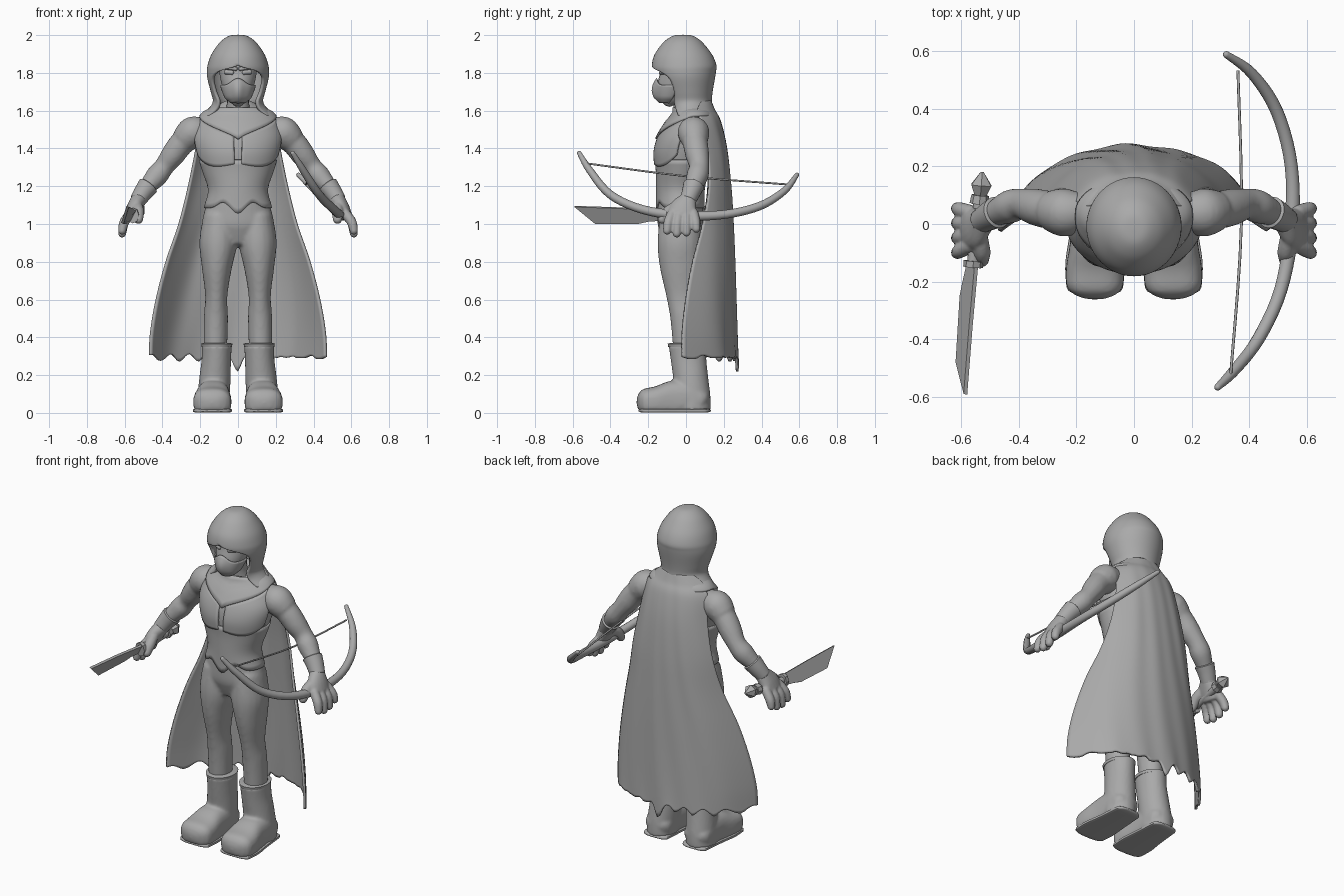
import bpy, bmesh, math
from mathutils import Vector

cube = bpy.data.objects.get("Cube")
if cube:
    bpy.data.objects.remove(cube, do_unlink=True)

grey = bpy.data.materials.new("plain_grey")
grey.use_nodes = True
grey.diffuse_color = (0.4, 0.4, 0.4, 1)
grey.node_tree.nodes["Principled BSDF"].inputs["Base Color"].default_value = (0.4, 0.4, 0.4, 1)
X, Y = Vector((1, 0, 0)), Vector((0, 1, 0))


def finish(name, verts, faces, thick=0, smooth=True):
    me = bpy.data.meshes.new(name)
    me.from_pydata([tuple(v) for v in verts], [], faces)
    bm = bmesh.new()
    bm.from_mesh(me)
    bmesh.ops.remove_doubles(bm, verts=bm.verts, dist=0.0002)
    bmesh.ops.recalc_face_normals(bm, faces=bm.faces)
    for f in bm.faces:
        f.smooth = smooth
    for e in bm.edges:
        if len(e.link_faces) == 2 and e.calc_face_angle() > 0.8:
            e.smooth = False
    bm.to_mesh(me)
    bm.free()
    me.materials.append(grey)
    ob = bpy.data.objects.new(name, me)
    bpy.context.collection.objects.link(ob)
    if thick:
        mod = ob.modifiers.new("thickness", "SOLIDIFY")
        mod.thickness, mod.offset = thick, 0
    return ob


def merge(name, obs, voxel, rounds=4):
    # blend overlapping parts into one soft surface
    with bpy.context.temp_override(active_object=obs[0], object=obs[0], selected_objects=obs,
                                   selected_editable_objects=obs):
        bpy.ops.object.join()
    obs[0].name = name
    mod = obs[0].modifiers.new("blend", "REMESH")
    mod.mode, mod.voxel_size, mod.use_smooth_shade = "VOXEL", voxel, True
    soft = obs[0].modifiers.new("soften", "SMOOTH")
    soft.factor, soft.iterations = 0.5, rounds


def grid(name, fn, nu, nv, thick=0):
    verts = [fn(i / nu, j / nv) for j in range(nv + 1) for i in range(nu + 1)]
    w = nu + 1
    faces = [(j * w + i, j * w + i + 1, (j + 1) * w + i + 1, (j + 1) * w + i)
             for j in range(nv) for i in range(nu)]
    return finish(name, verts, faces, thick)


def spline(rows, t):
    # Catmull-Rom through rows of equal length, t in 0..1
    k = min(int(t * (len(rows) - 1)), len(rows) - 2)
    f = t * (len(rows) - 1) - k
    a, b, c, d = (rows[max(0, min(len(rows) - 1, k + o))] for o in (-1, 0, 1, 2))
    return [0.5 * (2 * q + (r - p) * f + (2 * p - 5 * q + 4 * r - s) * f * f
                   + (3 * q - p - 3 * r + s) * f ** 3) for p, q, r, s in zip(a, b, c, d)]


def at_height(rows, z):
    # interpolate rows whose first entry is a rising height
    z = max(rows[0][0], min(rows[-1][0], z))
    k = max(i for i in range(len(rows) - 1) if rows[i][0] <= z)
    f = (z - rows[k][0]) / (rows[k + 1][0] - rows[k][0])
    return spline(rows, (k + f) / (len(rows) - 1))


def tube(name, pts, ref=Y, cap=0.5, n=20, square=1, steps=5, floor=-1, smooth=True):
    # rows are x, y, z, radius, second radius
    pts = [p if len(p) == 5 else (*p, p[3]) for p in pts]
    m = steps * (len(pts) - 1)
    rows = [spline(pts, i / m) for i in range(m + 1)]
    first = (Vector(rows[1][:3]) - Vector(rows[0][:3])).normalized()
    last = (Vector(rows[-1][:3]) - Vector(rows[-2][:3])).normalized()

    def dome(row, way):
        out = []
        for k in range(1, 5):
            a = k * math.pi / 8
            c = Vector(row[:3]) + way * min(row[3:]) * cap * math.sin(a)
            out.append([*c, row[3] * math.cos(a), row[4] * math.cos(a)])
        return out
    if cap:
        rows = dome(rows[0], -first)[::-1] + rows + dome(rows[-1], last)
    verts, faces = [], []
    for i, r in enumerate(rows):
        t = (Vector(rows[min(i + 1, len(rows) - 1)][:3]) - Vector(rows[max(i - 1, 0)][:3])).normalized()
        u = ref.cross(t).normalized()
        v = t.cross(u)
        for k in range(n):
            c, s = math.cos(math.tau * k / n), math.sin(math.tau * k / n)
            c, s = (math.copysign(abs(q) ** square, q) for q in (c, s))
            p = Vector(r[:3]) + u * c * r[3] + v * s * r[4]
            p.z = max(p.z, floor)
            verts.append(p)
    for i in range(len(rows) - 1):
        for k in range(n):
            j = (k + 1) % n
            faces.append((i * n + k, i * n + j, i * n + n + j, i * n + n + k))
    faces += [tuple(range(n)), tuple(range(len(verts) - n, len(verts)))]
    return finish(name, verts, faces, smooth=smooth)


# Torso: height, centre y, half width, half depth
body = [(.9, -.03, .1, .085), (.95, -.03, .17, .105), (1.0, -.03, .19, .12), (1.08, -.03, .175, .122),
        (1.18, -.03, .152, .122), (1.28, -.02, .182, .133), (1.38, -.01, .212, .15), (1.46, .01, .225, .148),
        (1.54, .03, .2, .12), (1.59, .04, .165, .09), (1.63, .02, .08, .07)]
trunk = [tube("torso", [(0, cy, z, rx, ry) for z, cy, rx, ry in body], cap=0.2, n=32)]


def on_body(a, z, off):
    _, cy, rx, ry = at_height(body, z)
    return ((rx + off) * math.sin(a), cy - (ry + off) * math.cos(a), z)


def collar_edge(a):
    return 1.45 + .12 * min(1, abs(a) / 1.5) ** 0.75


def collar(u, v):
    a = (u - .5) * math.tau
    low = collar_edge(a)
    return on_body(a, low + (1.615 - low) * v, .014)


def tunic(u, v):
    a = (u - .5) * math.tau
    low = 1.085 + .03 * math.exp(-((abs(a) - .5) / .25) ** 2) - .03 * math.exp(-(a / .2) ** 2)
    return on_body(a, low + (1.34 - low) * v, .003)


grid("collar", collar, 48, 6, .016)
grid("tunic", tunic, 64, 10, .008)

# Head, mask and neck
face = [(1.64, -.1, .03, .03), (1.67, -.085, .06, .065), (1.72, -.068, .08, .086),
        (1.78, -.05, .095, .09), (1.86, -.03, .1, .1), (1.92, -.02, .05, .06)]
tube("head", [(0, y, z, rx, ry) for z, y, rx, ry in face])
tube("neck", [(0, .01, 1.57, .075), (0, -.01, 1.64, .058), (0, -.02, 1.72, .06)])


def mask(u, v):
    a = (u - .5) * 3.6
    top = 1.735 + .035 * math.exp(-(a / .45) ** 2)
    z = 1.642 + (top - 1.642) * v
    _, cy, rx, ry = at_height(face, z)
    nose = .016 * math.exp(-(a / .35) ** 2) * math.sin(math.pi * min(1, v * .9))
    return ((rx + .007) * math.sin(a), cy - (ry + .007 + nose) * math.cos(a), z)


grid("mask", mask, 32, 10, .008)
for s, side in ((1, "left"), (-1, "right")):
    tube(side + "_eye", [(s * .028, -.132, 1.801, .012), (s * .065, -.117, 1.805, .013)], n=12)
    tube(side + "_brow", [(s * .008, -.137, 1.82, .01), (s * .045, -.133, 1.828, .012),
                          (s * .085, -.095, 1.83, .012)], n=12)

# Hood: height, centre y, half width, half depth, opening angle in degrees
hood_rows = [(1.57, .035, .185, .125, 125), (1.61, .025, .145, .112, 132), (1.65, .013, .125, .116, 128),
             (1.7, .005, .136, .128, 120), (1.77, -.005, .154, .15, 122), (1.81, -.009, .157, .16, 142),
             (1.84, -.01, .153, .163, 180), (1.89, -.014, .136, .147, 180), (1.94, -.016, .104, .112, 180),
             (1.97, -.016, .075, .082, 180), (1.99, -.016, .04, .045, 180), (1.994, -.016, 0, 0, 180)]


def hood(u, v):
    z, cy, rx, ry, arc = spline(hood_rows, v)
    a = (2 * u - 1) * math.radians(min(arc, 180))
    return (rx * math.sin(a), cy + ry * math.cos(a), z)


grid("hood", hood, 48, 44, .016)

# Cape: height, half width, back y, edge y
cape_rows = [(1.65, .1, .128, .08), (1.6, .16, .148, .06), (1.54, .2, .178, .08), (1.4, .22, .21, .11),
             (1.2, .26, .232, .12), (1.0, .31, .243, .09), (.8, .378, .25, .04), (.6, .43, .255, .005),
             (.42, .46, .26, -.015), (.28, .466, .265, -.018)]


def cape(u, v):
    z, w, back, edge = spline(cape_rows, v)
    s = 2 * u - 1
    hem = .022 * abs(math.sin(s * 14)) + .01 * math.sin(s * 31) - .06 * math.exp(-(s / .06) ** 2)
    fold = (.005 * math.sin(s * 9 + 2 * v) + .003 * math.sin(s * 17 + 9 * v)) * v
    return (w * s, back - (back - edge) * abs(s) ** 2.8 + fold, z + hem * v ** 14)


grid("cape", cape, 90, 50, .014)

for s, side in ((1, "left"), (-1, "right")):
    # Chest plates under the collar
    def plate(u, v):
        a = s * (.09 + 1.25 * u)
        low = 1.318 - .02 * math.sin(u * 2.5) + .06 * u ** 3
        return on_body(a, low + (collar_edge(a) - .004 - low) * v, .006)
    grid(side + "_chest_plate", plate, 18, 12, .014)

    # Legs and boots
    trunk.append(tube(side + "_leg", [
        (s * .1, -.03, 1.04, .085, .108), (s * .105, -.033, .9, .1, .118), (s * .112, -.03, .77, .08, .108),
        (s * .115, -.02, .62, .059, .084), (s * .117, -.005, .5, .064, .078), (s * .12, .005, .32, .062, .072)]))
    shaft = tube(side + "_boot_shaft", [
        (s * .112, .008, .362, .079, .1), (s * .115, .014, .28, .078, .094), (s * .122, .025, .18, .083, .093),
        (s * .13, .03, .08, .085, .1), (s * .132, .03, .012, .085, .1)], cap=0, n=28)
    foot = tube(side + "_boot_foot", [
        (s * .13, .07, .06, .07, .082), (s * .13, .02, .08, .09, .085), (s * .132, -.07, .07, .1, .09),
        (s * .135, -.15, .06, .082, .1), (s * .136, -.205, .055, .076, .1)],
        ref=X, cap=.75, n=28, square=.75, floor=.008)
    merge(side + "_boot", [shaft, foot], .009, 3)
    tube(side + "_boot_cuff", [(s * .112, .006, .35, .08, .1), (s * .112, .006, .366, .083, .103)],
         cap=.08, n=28)
    tube(side + "_sole", [(s * .13, .1, .012, .011, .08), (s * .132, -.04, .012, .011, .092),
                          (s * .135, -.14, .012, .011, .103), (s * .136, -.22, .012, .011, .098)],
         ref=X, cap=3, n=24, square=.4)

    # Arms
    arm = [tube(side + "_shoulder", [(s * .18, .045, 1.5, .065), (s * .235, .04, 1.487, .084),
                                     (s * .275, .045, 1.455, .076)], cap=.7),
           tube(side + "_arm", [(s * .22, .04, 1.5, .07), (s * .3, .05, 1.425, .066), (s * .345, .06, 1.365, .063),
                                (s * .39, .07, 1.305, .053), (s * .43, .06, 1.255, .058),
                                (s * .485, .035, 1.19, .044), (s * .53, .015, 1.12, .04)])]
    merge(side + "_arm", arm, .01, 3)
    tube(side + "_glove_cuff", [(s * .475, .04, 1.203, .056), (s * .5, .028, 1.17, .05),
                                (s * .53, .01, 1.125, .043)], cap=.15)

    # Hands
    hand = [tube(side + "_palm", [(s * .525, .012, 1.13, .042, .047), (s * .55, -.012, 1.085, .04, .072),
                                  (s * .57, -.02, 1.045, .035, .074)])]
    for k in range(4):
        y = .04 - k * .038
        drop = (.975, .955, .95, .965)[k]
        hand.append(tube("finger", [(s * .568, y, 1.055, .027), (s * .602, y * 1.25, 1.01, .026),
                                    (s * .613, y * 1.35, drop, .022)], cap=1, n=12))
    hand.append(tube("thumb", [(s * .535, -.04, 1.1, .028), (s * .527, -.095, 1.065, .03),
                               (s * .527, -.125, 1.025, .025)], ref=X, cap=1, n=12))
    merge(side + "_hand", hand, .006, 3)

merge("torso_and_legs", trunk, .011)

# Bow in the left hand
tube("bow", [(.29, -.565, 1.375, .012), (.345, -.51, 1.285, .019), (.43, -.4, 1.155, .022),
             (.508, -.23, 1.077, .023), (.545, -.02, 1.045, .026), (.545, .2, 1.05, .023),
             (.495, .39, 1.095, .022), (.41, .52, 1.175, .019), (.32, .587, 1.26, .012)],
     ref=X, cap=1, n=14)
tube("bow_string", [(.335, -.52, 1.32, .005), (.372, 0, 1.253, .005), (.36, .53, 1.21, .005)], ref=X, n=8)

# Sword in the right hand
blade = [(-.584, -.59, 1.093), (-.565, -.35, 1.085), (-.545, -.13, 1.072), (-.572, -.13, 1.02),
         (-.588, -.2, 1.015), (-.598, -.25, 1.004), (-.612, -.48, 1.003)]
finish("sword_blade", blade, [tuple(range(7))], thick=.014, smooth=False)
tube("sword_guard", [(-.558, -.15, 1.045, .042, .034), (-.556, -.128, 1.046, .042, .034)],
     ref=X, cap=0, n=8, smooth=False)
tube("sword_grip", [(-.558, -.14, 1.046, .022), (-.532, .11, 1.07, .022)], ref=X, cap=0, n=10)
tube("sword_collar", [(-.536, .07, 1.067, .034), (-.533, .1, 1.07, .03)], ref=X, cap=0, n=8, smooth=False)
tube("sword_pommel", [(-.532, .1, 1.07, .024), (-.529, .135, 1.074, .04), (-.526, .18, 1.078, .006)],
     ref=X, cap=0, n=6, steps=1, smooth=False)
